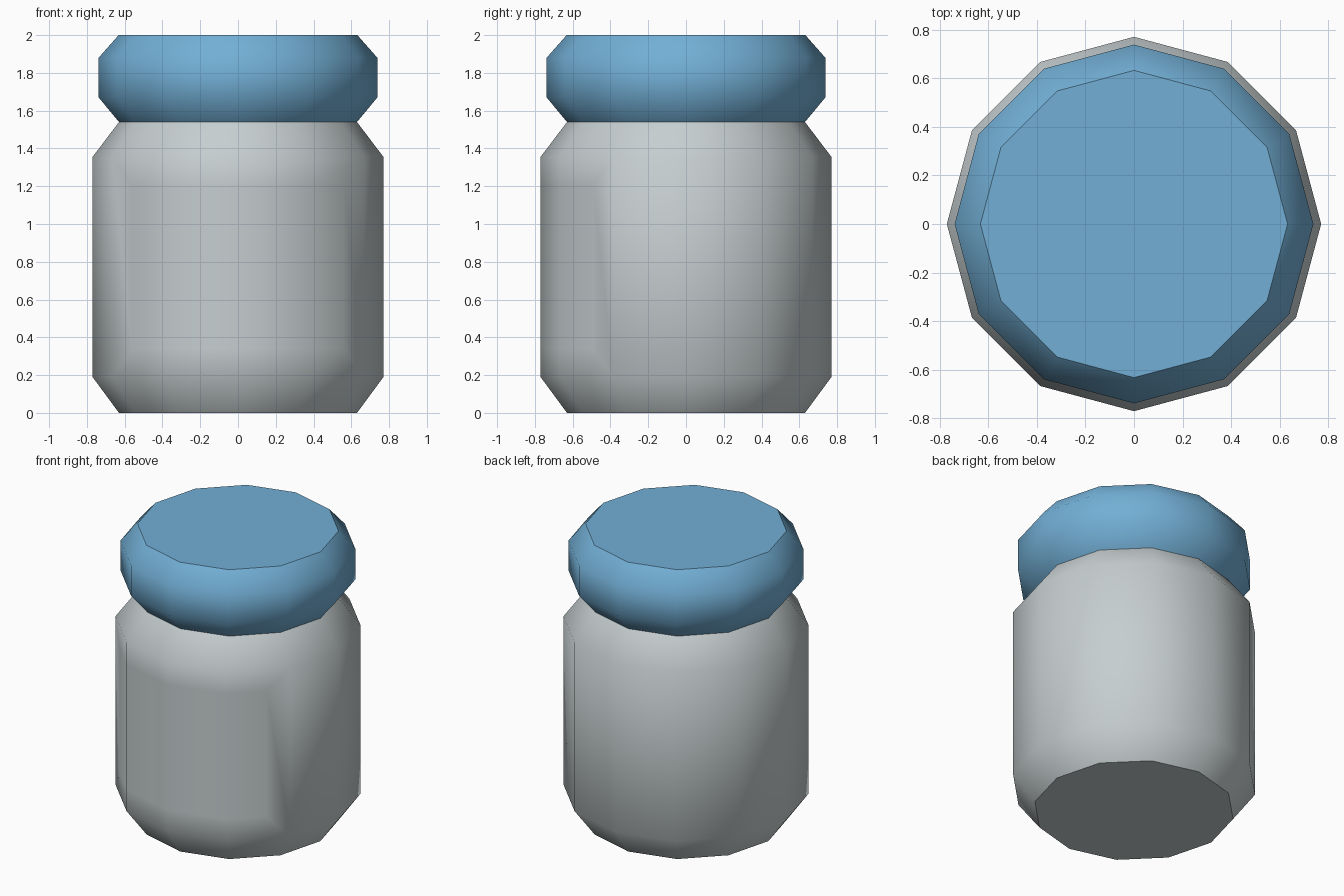
import bpy, bmesh, math

if "Cube" in bpy.data.objects:
    bpy.data.objects.remove(bpy.data.objects["Cube"])

SIDES = 12


def material(name, rgb):
    m = bpy.data.materials.new(name)
    m.diffuse_color = (*rgb, 1)
    m.use_nodes = True
    m.node_tree.nodes["Principled BSDF"].inputs["Base Color"].default_value = m.diffuse_color
    return m


def lathe(name, profile, mat, cap_bottom=False, cap_top=False, front_panel=None):
    """Turn a (radius, height) profile into a closed 12-sided shell."""
    bm = bmesh.new()
    rings = [[bm.verts.new((r * math.cos(2 * math.pi * i / SIDES),
                            r * math.sin(2 * math.pi * i / SIDES), z))
              for i in range(SIDES)] for r, z in profile]
    for lo, hi in zip(rings, rings[1:]):
        for i in range(SIDES):
            j = (i + 1) % SIDES
            bm.faces.new((lo[i], lo[j], hi[j], hi[i]))
    if cap_bottom:
        bm.faces.new(rings[0][::-1])
    if cap_top:
        bm.faces.new(rings[-1])
    bm.normal_update()

    # flush panel inset in the four upright front faces
    if front_panel:
        front = [f for f in bm.faces
                 if abs(f.normal.z) < 0.01 and f.normal.y < -0.6]
        bmesh.ops.inset_region(bm, faces=front, thickness=front_panel,
                               use_even_offset=True)
        bm.normal_update()

    # smooth shading, sharp at the rims
    for f in bm.faces:
        f.smooth = True
    for e in bm.edges:
        if len(e.link_faces) == 2:
            e.smooth = e.calc_face_angle(0) < math.radians(45)
    me = bpy.data.meshes.new(name)
    bm.to_mesh(me)
    bm.free()
    me.materials.append(mat)
    ob = bpy.data.objects.new(name, me)
    bpy.context.collection.objects.link(ob)
    return ob


grey = material("pale_grey", (0.565, 0.617, 0.63))
blue = material("lid_blue", (0.17, 0.43, 0.67))

# Jar body with chamfered base and shoulder
lathe("jar_body", [(0.63, 0), (0.77, 0.19), (0.77, 1.355), (0.63, 1.54)],
      grey, cap_bottom=True, front_panel=0.15)

# Lid with chamfered lower and upper edges
lathe("jar_lid", [(0.63, 1.54), (0.738, 1.67), (0.738, 1.88), (0.632, 2.0)],
      blue, cap_top=True)
